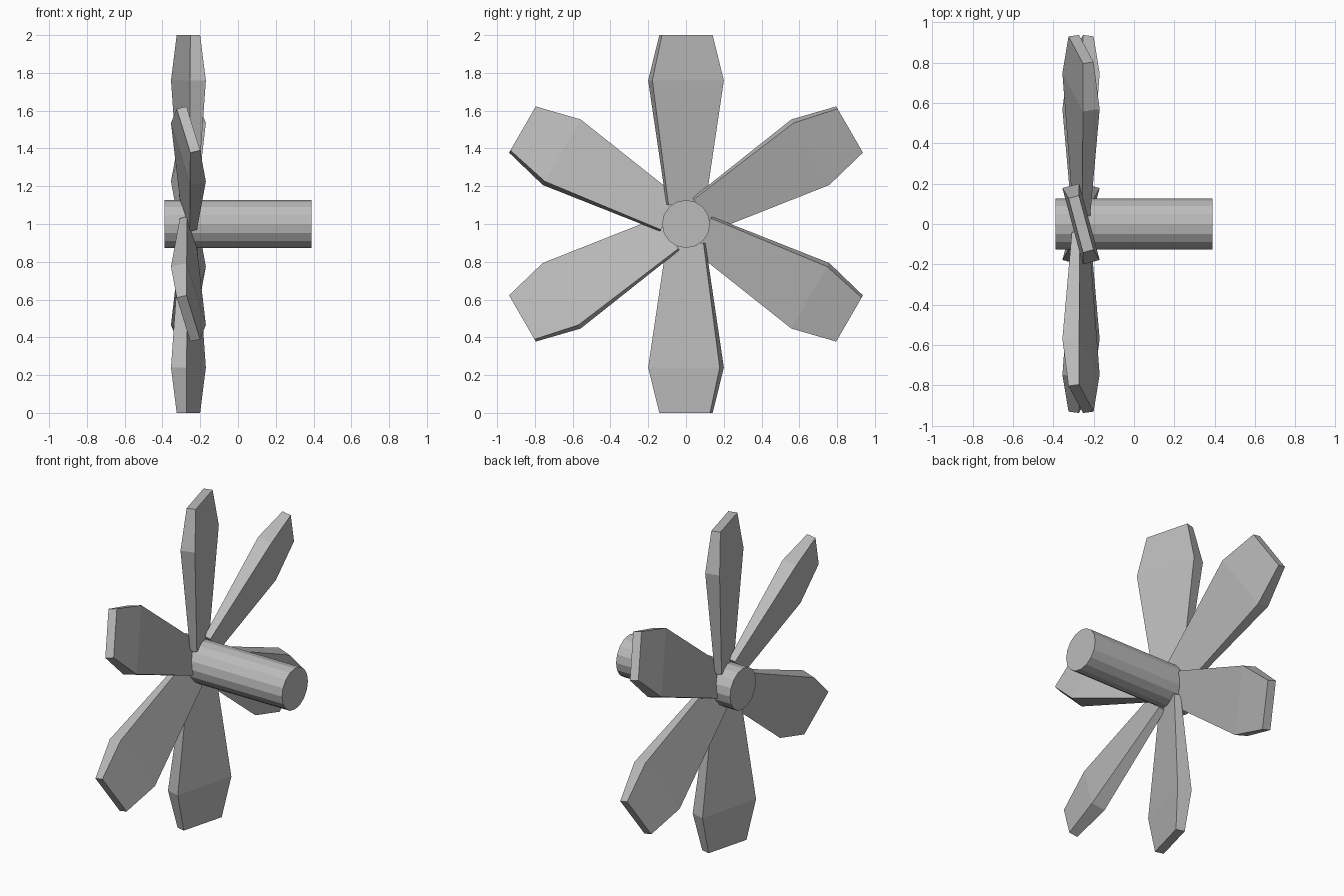
import bpy
import bmesh
import math
from mathutils import Matrix, Vector

old = bpy.data.objects.get("Cube")
if old:
    bpy.data.objects.remove(old, do_unlink=True)

GREY = (0.5, 0.5, 0.5, 1.0)
grey = bpy.data.materials.new("plain_grey")
grey.use_nodes = True
grey.diffuse_color = GREY
grey.node_tree.nodes["Principled BSDF"].inputs["Base Color"].default_value = GREY

CENTRE = Vector((0, 0, 1))
BLADE_X = -0.2625
PITCH = math.radians(15)
BLADES = 6


def add_object(name, bm):
    bmesh.ops.recalc_face_normals(bm, faces=bm.faces)
    mesh = bpy.data.meshes.new(name)
    bm.to_mesh(mesh)
    bm.free()
    mesh.materials.append(grey)
    obj = bpy.data.objects.new(name, mesh)
    bpy.context.scene.collection.objects.link(obj)
    return obj


# Hub shaft along x
bm = bmesh.new()
turn = Matrix.Translation(CENTRE) @ Matrix.Rotation(math.pi / 2, 4, 'Y')
bmesh.ops.create_cone(bm, cap_ends=True, segments=16, radius1=0.127,
                      radius2=0.127, depth=0.78, matrix=turn)
add_object("hub_shaft", bm)

# Blade cross-sections: distance from axis, half width, half thickness
SECTIONS = [(0.1, 0.101, 0.02), (0.76, 0.196, 0.043), (1.0, 0.139, 0.027)]


def blade(name, angle):
    bm = bmesh.new()
    rings = []
    for r, w, t in SECTIONS:
        corners = [(-t, -w), (t, -w), (t, w), (-t, w)]
        rings.append([bm.verts.new((x, y, r)) for x, y in corners])
    for low, high in zip(rings, rings[1:]):
        for i in range(4):
            j = (i + 1) % 4
            bm.faces.new((low[i], low[j], high[j], high[i]))
    bm.faces.new(rings[0])
    bm.faces.new(rings[-1])
    # Pitch about the blade's own length, then spin about the shaft
    place = (Matrix.Translation(CENTRE + Vector((BLADE_X, 0, 0)))
             @ Matrix.Rotation(angle, 4, 'X')
             @ Matrix.Rotation(PITCH, 4, 'Z'))
    bm.transform(place)
    return add_object(name, bm)


for n in range(BLADES):
    blade(f"blade_{n + 1}", n * math.tau / BLADES)
